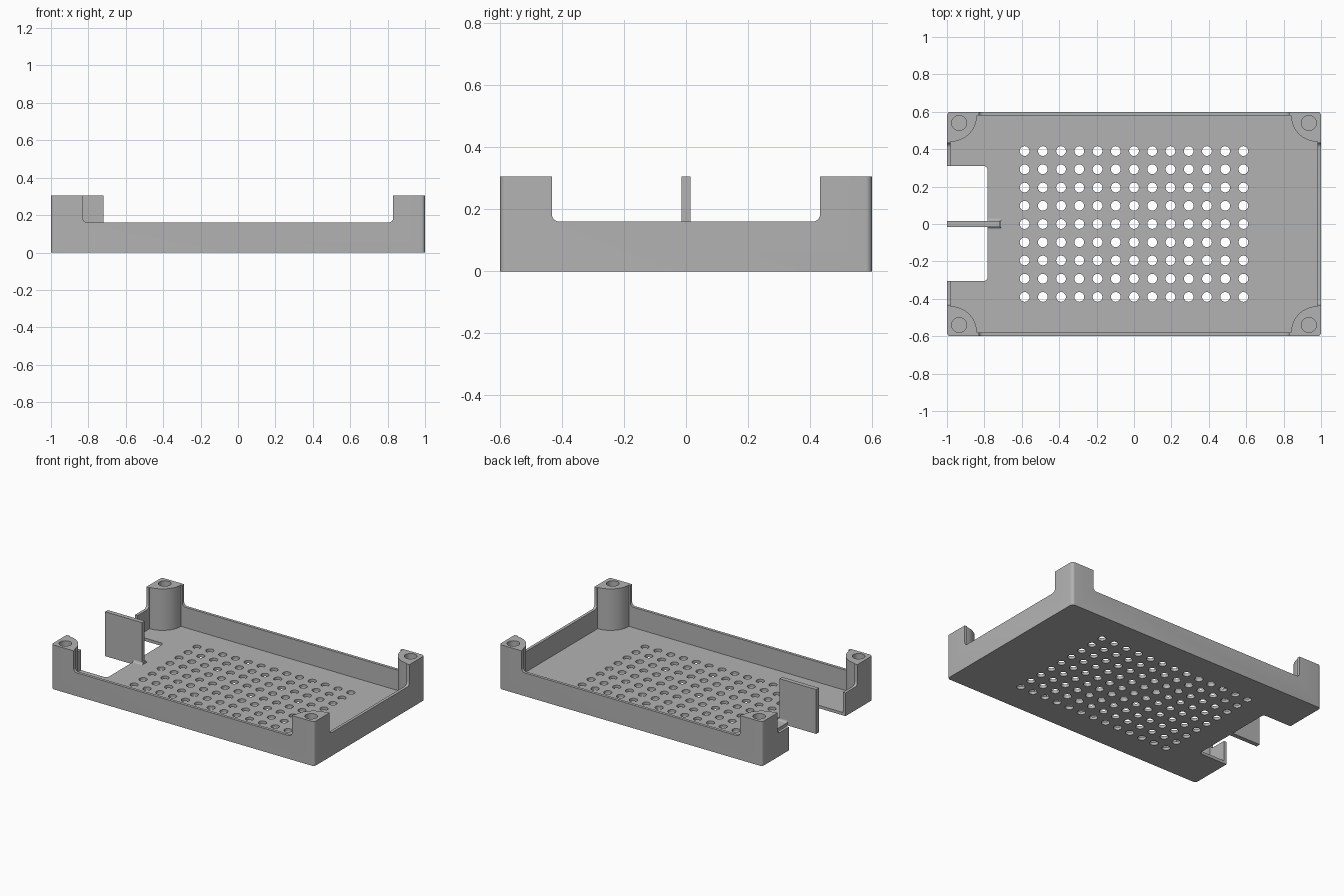
import bpy, bmesh, math
from mathutils import Vector

if "Cube" in bpy.data.objects:
    bpy.data.objects.remove(bpy.data.objects["Cube"])

grey = bpy.data.materials.new("matte grey")
grey.use_nodes = True
COLOUR = (0.45, 0.45, 0.45, 1)
grey.diffuse_color = COLOUR
grey.node_tree.nodes["Principled BSDF"].inputs["Base Color"].default_value = COLOUR

HALF_X, HALF_Y, HEIGHT, RIM = 1.0, 0.6, 0.305, 0.16
WALL, FLOOR, POST = 0.02, 0.02, 0.14


def arc(cx, cy, r, start, end, steps=6):
    """Points on an arc, angles in degrees."""
    angles = [math.radians(start + (end - start) * i / steps) for i in range(steps + 1)]
    return [(cx + r * math.cos(a), cy + r * math.sin(a)) for a in angles]


def rounded_rect(x0, x1, y0, y1, r):
    return (arc(x1 - r, y1 - r, r, 0, 90) + arc(x0 + r, y1 - r, r, 90, 180)
            + arc(x0 + r, y0 + r, r, 180, 270) + arc(x1 - r, y0 + r, r, 270, 360))


def prism(name, profiles, low, high, axis="Z"):
    """Extrude flat profiles along an axis into one closed mesh."""
    place = {"Z": lambda a, b, c: (a, b, c),
             "Y": lambda a, b, c: (a, c, b),
             "X": lambda a, b, c: (c, a, b)}[axis]
    bm = bmesh.new()
    for points in profiles:
        face = bm.faces.new([bm.verts.new(place(a, b, low)) for a, b in points])
        top = bmesh.ops.extrude_face_region(bm, geom=[face])
        verts = [v for v in top["geom"] if isinstance(v, bmesh.types.BMVert)]
        bmesh.ops.translate(bm, verts=verts, vec=Vector(place(0, 0, high - low)))
    bmesh.ops.recalc_face_normals(bm, faces=bm.faces)
    mesh = bpy.data.meshes.new(name)
    bm.to_mesh(mesh)
    bm.free()
    mesh.materials.append(grey)
    obj = bpy.data.objects.new(name, mesh)
    bpy.context.collection.objects.link(obj)
    return obj


def activate(obj):
    bpy.ops.object.select_all(action="DESELECT")
    obj.select_set(True)
    bpy.context.view_layer.objects.active = obj


def combine(target, tool, operation="DIFFERENCE"):
    tool.hide_render = True
    activate(target)
    mod = target.modifiers.new("combine", "BOOLEAN")
    mod.operation, mod.solver, mod.object = operation, "EXACT", tool
    bpy.ops.object.modifier_apply(modifier=mod.name)
    bpy.data.objects.remove(tool)


# Outer block with softened upright corners
tray = prism("tray", [rounded_rect(-HALF_X, HALF_X, -HALF_Y, HALF_Y, 0.02)], 0, HEIGHT)

# Cavity that leaves a quarter-round post in each corner
ix, iy = HALF_X - WALL, HALF_Y - WALL
cavity = (arc(ix, iy, POST, 270, 180, 16) + arc(-ix, iy, POST, 360, 270, 16)
          + arc(-ix, -iy, POST, 90, 0, 16) + arc(ix, -iy, POST, 180, 90, 16))
combine(tray, prism("cavity_cutter", [cavity], FLOOR, HEIGHT + 0.1))

# Lowered rim between the corners, with filleted lower ends
for reach, axis, span in ((0.83, "Y", HALF_Y), (0.433, "X", HALF_X)):
    notch = rounded_rect(-reach, reach, RIM, HEIGHT + 0.2, 0.025)
    combine(tray, prism("rim_cutter", [notch], -span - 0.1, span + 0.1, axis))

# Opening through the floor and wall at one end
opening = rounded_rect(-HALF_X - 0.2, -0.783, -0.305, 0.31, 0.02)
combine(tray, prism("opening_cutter", [opening], -0.1, HEIGHT + 0.1))

# Ventilation grid
PITCH = 0.0975
vents = [arc(i * PITCH, j * PITCH, 0.026, 0, 345, 23)
         for i in range(-6, 7) for j in range(-4, 5)]
combine(tray, prism("vent_cutter", vents, -0.05, FLOOR + 0.05))

# Blind screw holes in the posts
screws = [arc(sx * 0.935, sy * 0.54, 0.04, 0, 345, 23) for sx in (-1, 1) for sy in (-1, 1)]
combine(tray, prism("screw_cutter", screws, 0.08, HEIGHT + 0.05))

# Upright fin across the opening
fin_profile = [(-HALF_X, -0.015), (-0.72, -0.015), (-0.72, 0.015), (-HALF_X, 0.015)]
combine(tray, prism("fin", [fin_profile], 0, HEIGHT), "UNION")

# Flared foot where the fin meets the floor
flare = (arc(0.03, FLOOR + 0.015, 0.015, 270, 180, 5)
         + arc(-0.03, FLOOR + 0.015, 0.015, 360, 270, 5)
         + [(-0.03, FLOOR - 0.01), (0.03, FLOOR - 0.01)])
foot = prism("fin_foot", [flare], -0.783, -0.71, "X")

for part in (tray, foot):
    activate(part)
    bpy.ops.object.shade_smooth_by_angle(angle=math.radians(30))
